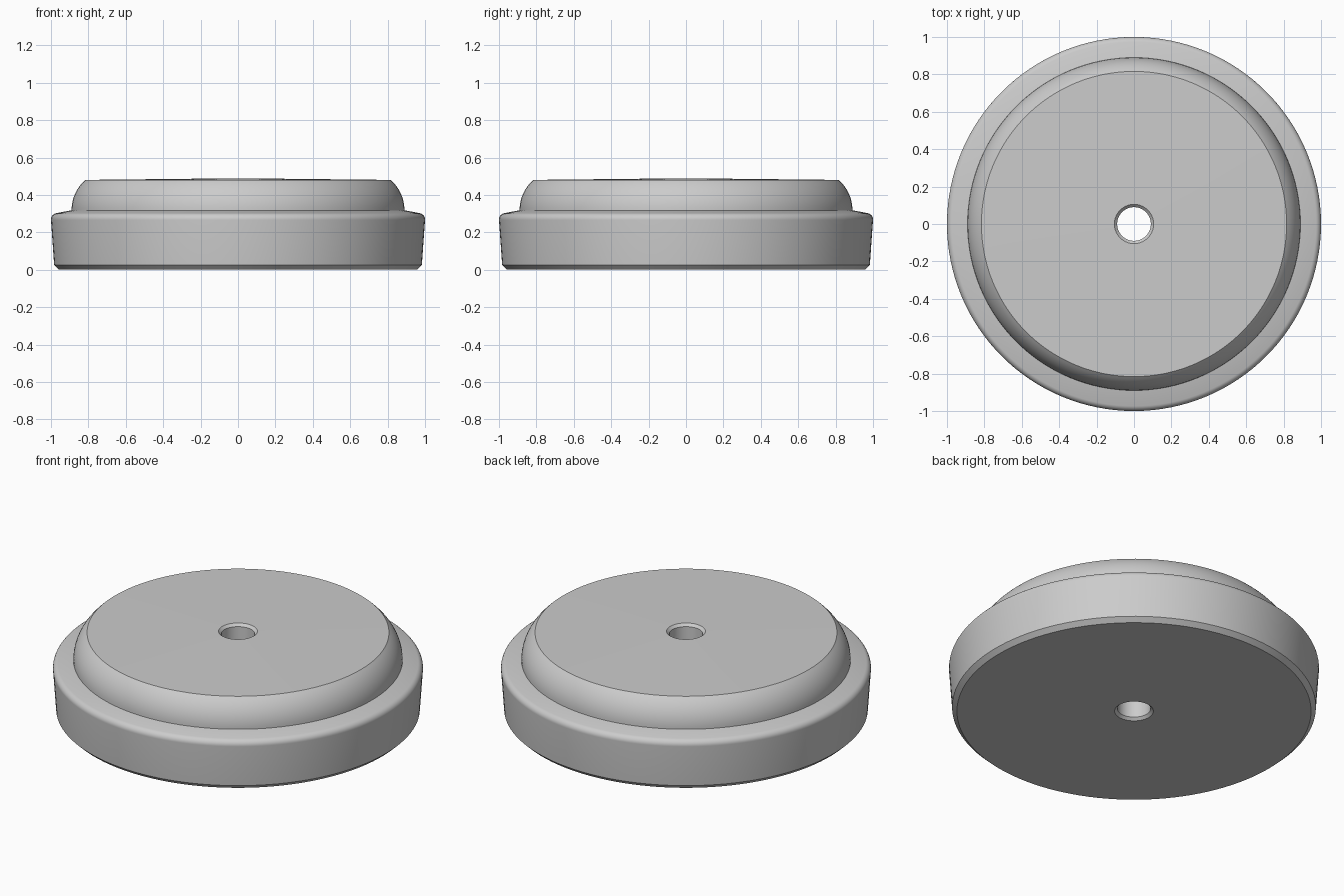
import bpy
import bmesh
from math import sin, cos, radians, tau
from mathutils import Vector

SEGMENTS = 128

old = bpy.data.objects.get("Cube")
if old:
    bpy.data.objects.remove(old, do_unlink=True)


def arc(cx, cz, radius, start, end, steps):
    """Points (r, z) on a circular arc, angles in degrees."""
    angles = [radians(start + (end - start) * i / steps) for i in range(steps + 1)]
    return [(cx + radius * cos(a), cz + radius * sin(a)) for a in angles]


def lathe(name, profile, material):
    """Spin a closed (r, z) profile around the z axis."""
    bm = bmesh.new()
    verts = [bm.verts.new((r, 0, z)) for r, z in profile]
    edges = [bm.edges.new((v, verts[(i + 1) % len(verts)])) for i, v in enumerate(verts)]
    bmesh.ops.spin(bm, geom=verts + edges, cent=Vector(), axis=(0, 0, 1),
                   angle=tau, steps=SEGMENTS)
    bmesh.ops.remove_doubles(bm, verts=bm.verts[:], dist=0.0001)
    bmesh.ops.recalc_face_normals(bm, faces=bm.faces[:])
    mesh = bpy.data.meshes.new(name)
    bm.to_mesh(mesh)
    bm.free()
    mesh.materials.append(material)
    obj = bpy.data.objects.new(name, mesh)
    bpy.context.collection.objects.link(obj)
    bpy.context.view_layer.objects.active = obj
    obj.select_set(True)
    bpy.ops.object.shade_smooth_by_angle(angle=radians(30))
    return obj


grey = bpy.data.materials.new("light_grey")
grey.use_nodes = True
grey.diffuse_color = (0.6, 0.6, 0.6, 1)
grey.node_tree.nodes["Principled BSDF"].inputs["Base Color"].default_value = (0.6, 0.6, 0.6, 1)

# Flat underside with a chamfered rim, and a slightly flared wall
profile = [(0.105, 0), (0.957, 0), (0.983, 0.025)]
# Rounded shoulder leading onto the sloped ledge
profile += arc(0.965, 0.268, 0.035, -4, 76, 8)
# Bulging side of the raised cap
profile += arc(0.675, 0.318, 0.215, 0, 49, 12)
# Slightly coned top, then the centre hole with eased rims
profile += [(0.105, 0.488), (0.09, 0.473), (0.09, 0.015)]

lathe("round_stepped_disc", profile, grey)
